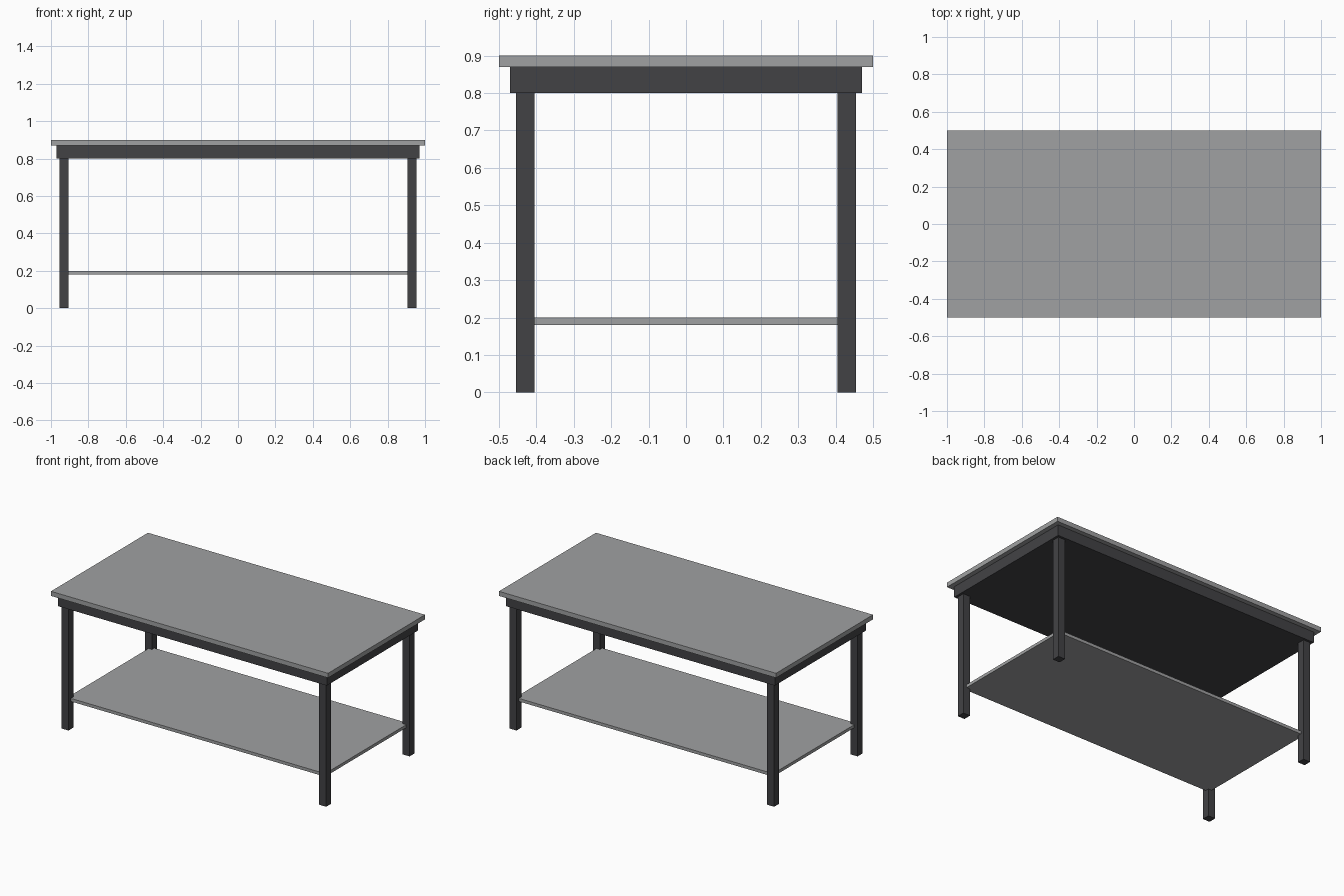
import bpy

cube = bpy.data.objects.get("Cube")
if cube:
    bpy.data.objects.remove(cube, do_unlink=True)


def make_material(name, color):
    mat = bpy.data.materials.new(name)
    mat.use_nodes = True
    mat.diffuse_color = color
    mat.node_tree.nodes["Principled BSDF"].inputs["Base Color"].default_value = color
    return mat


def add_box(name, center, size, mat):
    bpy.ops.mesh.primitive_cube_add(size=1, location=center)
    obj = bpy.context.object
    obj.name = name
    obj.scale = size
    bpy.ops.object.transform_apply(location=False, rotation=False, scale=True)
    obj.data.materials.append(mat)
    return obj


light_grey = make_material("light grey", (0.35, 0.355, 0.36, 1))
dark_grey = make_material("dark grey", (0.055, 0.055, 0.06, 1))

# Overhanging top and the solid frame beneath it
add_box("table_top", (0, 0, 0.885), (2, 1, 0.03), light_grey)
add_box("top_frame", (0, 0, 0.835), (1.94, 0.94, 0.07), dark_grey)

# Lower shelf, its corners set into the middle of the legs
add_box("lower_shelf", (0, 0, 0.19), (1.86, 0.86, 0.02), light_grey)

# Four square legs
for x, side in ((0.93, "left"), (-0.93, "right")):
    for y, end in ((-0.43, "front"), (0.43, "back")):
        add_box(f"{end}_{side}_leg", (x, y, 0.4), (0.05, 0.05, 0.8), dark_grey)
